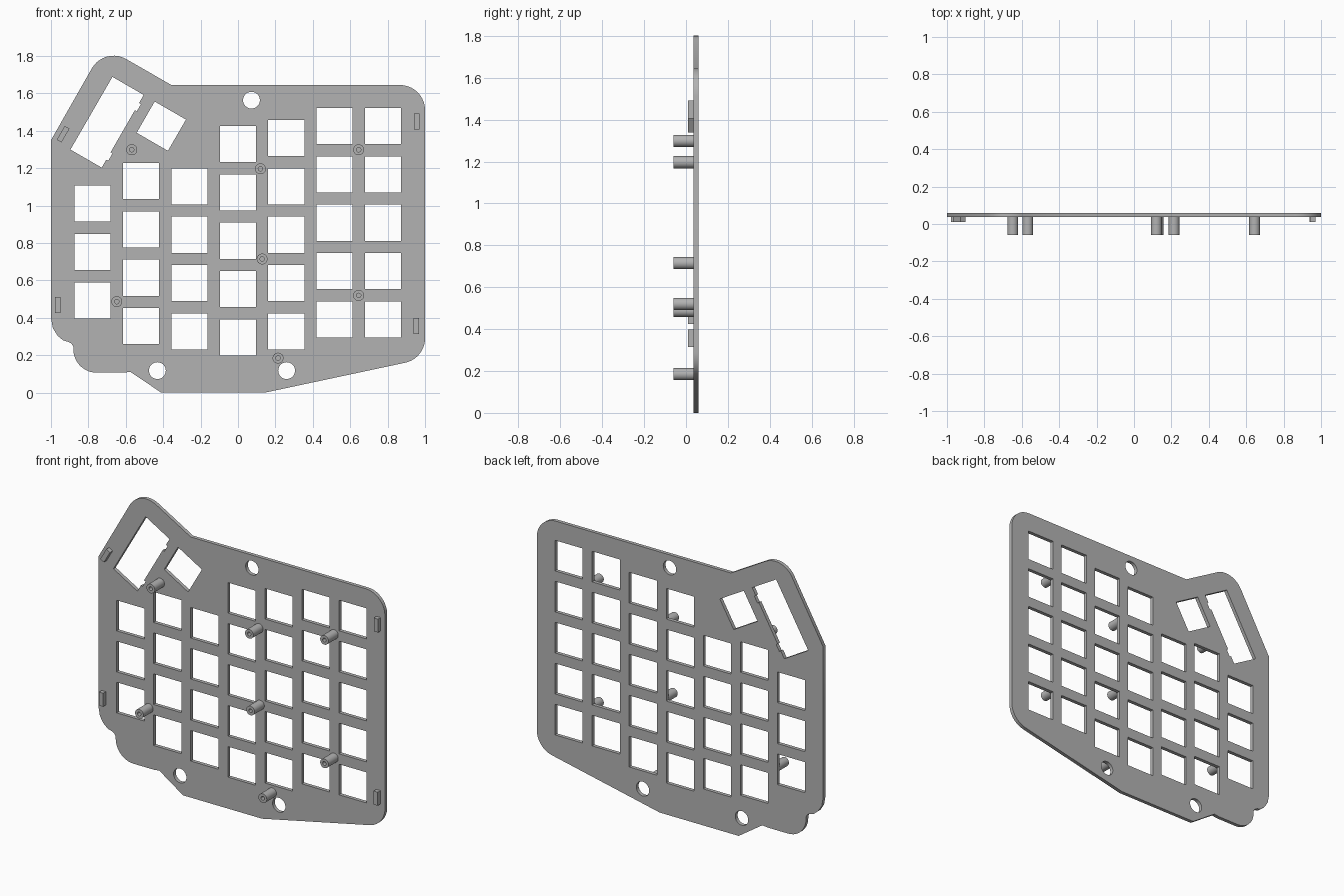
import bpy, bmesh
from math import pi, cos, sin, tan, radians
from mathutils import Vector, Matrix

cube = bpy.data.objects.get("Cube")
if cube:
    bpy.data.objects.remove(cube, do_unlink=True)

grey = bpy.data.materials.new("plate grey")
grey.use_nodes = True
COLOUR = (0.45, 0.45, 0.45, 1)
grey.diffuse_color = COLOUR
grey.node_tree.nodes["Principled BSDF"].inputs["Base Color"].default_value = COLOUR

FRONT, BACK = 0.037, 0.06      # plate faces along y
KEY, PITCH = 0.193, 0.2588     # key opening and spacing


def turn(points, centre, degrees=0):
    c, s = cos(radians(degrees)), sin(radians(degrees))
    return [(centre[0] + c * u - s * v, centre[1] + s * u + c * v) for u, v in points]


def rect(centre, w, h, degrees=0):
    w, h = w / 2, h / 2
    return turn([(-w, -h), (w, -h), (w, h), (-w, h)], centre, degrees)


def circle(centre, r, n=32):
    return [(centre[0] + r * cos(2 * pi * i / n), centre[1] + r * sin(2 * pi * i / n)) for i in range(n)]


def rounded(corners, steps=10):
    """Polygon from (x, z, radius) corners, each filleted by its radius."""
    out = []
    for i, (x, z, r) in enumerate(corners):
        p = Vector((x, z))
        if not r:
            out.append(p)
            continue
        a = (Vector(corners[i - 1][:2]) - p).normalized()
        b = (Vector(corners[(i + 1) % len(corners)][:2]) - p).normalized()
        half = a.angle(b) / 2
        centre = p + (a + b).normalized() * (r / sin(half))
        start = p + a * (r / tan(half)) - centre
        sweep = (p + b * (r / tan(half)) - centre).angle_signed(start)
        for k in range(steps + 1):
            out.append(centre + Matrix.Rotation(sweep * k / steps, 2) @ start)
    return out


def prism(name, loops, y0, y1):
    """Extrude the first loop, pierced by the others, from y0 to y1."""
    curve = bpy.data.curves.new(name, 'CURVE')
    curve.dimensions = '2D'
    curve.fill_mode = 'BOTH'
    curve.extrude = (y1 - y0) / 2
    for loop in loops:
        spline = curve.splines.new('POLY')
        spline.points.add(len(loop) - 1)
        for point, (x, z) in zip(spline.points, loop):
            point.co = (x, z, 0, 1)
        spline.use_cyclic_u = True
    source = bpy.data.objects.new(name + "_profile", curve)
    bpy.context.collection.objects.link(source)
    bpy.context.view_layer.update()
    mesh = bpy.data.meshes.new_from_object(source.evaluated_get(bpy.context.evaluated_depsgraph_get()))
    bpy.data.objects.remove(source, do_unlink=True)
    bm = bmesh.new()
    bm.from_mesh(mesh)
    bm.transform(Matrix.Translation((0, (y0 + y1) / 2, 0)) @ Matrix.Rotation(pi / 2, 4, 'X'))
    bmesh.ops.remove_doubles(bm, verts=bm.verts, dist=1e-5)
    bmesh.ops.recalc_face_normals(bm, faces=bm.faces)
    bm.to_mesh(mesh)
    bm.free()
    mesh.name = name
    mesh.materials.clear()
    mesh.materials.append(grey)
    obj = bpy.data.objects.new(name, mesh)
    bpy.context.collection.objects.link(obj)
    bpy.ops.object.select_all(action='DESELECT')
    obj.select_set(True)
    bpy.context.view_layer.objects.active = obj
    bpy.ops.object.shade_smooth_by_angle(angle=radians(30))
    return obj


# Plate outline, clockwise from the left edge
R = 0.134
outline = rounded([
    (-1, 1.35, 0), (-0.715, 1.851, R), (-0.356, 1.645, 0), (1, 1.645, R),
    (1, 0.183, R), (0.142, 0, 0), (-0.41, 0, 0), (-0.576, 0.112, 0),
    (-0.608, 0.107, 0), (-0.88, 0.107, R - 0.01), (-0.88, 0.245, 0),
    (-0.89, 0.263, 0), (-0.908, 0.272, 0), (-0.935, 0.28, 0),
    (-0.965, 0.305, 0), (-0.99, 0.345, 0), (-1, 0.4, 0)])

# Key openings: lowest centre and count for each staggered column
columns = [(0.493, 3), (0.356, 4), (0.327, 4), (0.295, 5), (0.327, 5), (0.391, 5), (0.391, 5)]
holes = [rect((-0.777 + PITCH * i, z + PITCH * k), KEY, KEY)
         for i, (z, count) in enumerate(columns) for k in range(count)]

# Tilted thumb openings, the long one with two small side notches
holes.append(rect((-0.41, 1.425), KEY, KEY, -30))
w, h, bump = KEY / 2, 0.2245, KEY / 2 + 0.012
side = [(w, 0.13), (bump, 0.13), (bump, 0.175), (w, 0.175), (w, h)]
lower = [(u, -v) for u, v in reversed(side)]
holes.append(turn([(-w, -h)] + lower + side + [(-w, h)], (-0.70, 1.446), -30))

# Round through holes
holes += [circle(c, 0.045) for c in [(0.072, 1.564), (-0.431, 0.118), (0.26, 0.118)]]
prism("key_plate", [outline] + holes, FRONT, BACK)

# Hollow standoff posts
posts = [(-0.568, 1.299), (0.12, 1.197), (0.645, 1.299), (0.129, 0.715),
         (0.645, 0.52), (-0.648, 0.487), (0.214, 0.185)]
for i, c in enumerate(posts):
    prism(f"standoff_{i + 1}", [circle(c, 0.029), circle(c, 0.012, 20)], -0.06, FRONT + 0.001)

# Small locating tabs along the edges
tabs = [(0.956, 1.449, 0), (0.954, 0.356, 0), (-0.963, 0.468, 0), (-0.935, 1.382, -30)]
for i, (x, z, tilt) in enumerate(tabs):
    prism(f"edge_tab_{i + 1}", [rect((x, z), 0.029, 0.085, tilt)], 0.01, FRONT + 0.001)
